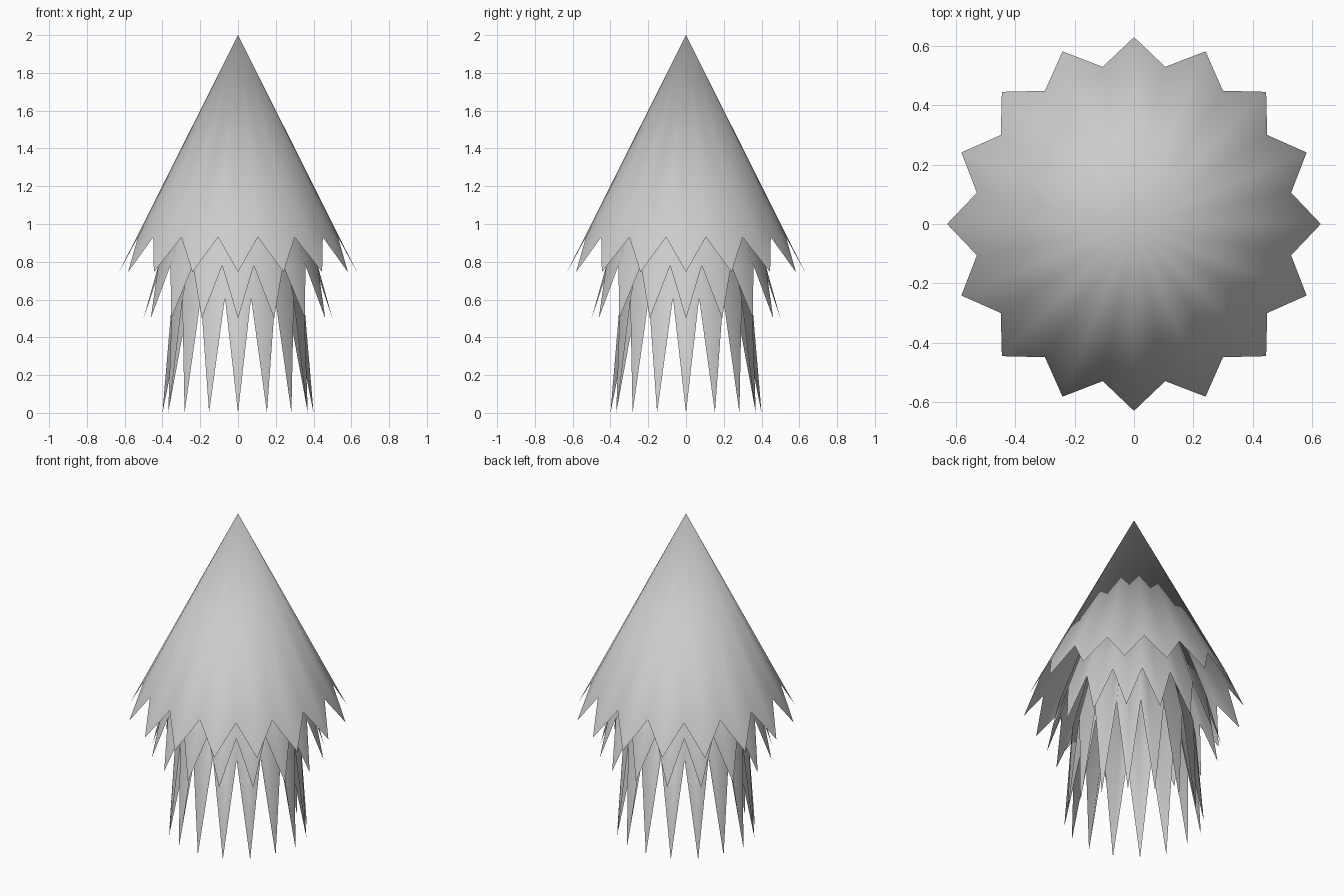
import bpy, bmesh, math

cube = bpy.data.objects.get("Cube")
if cube:
    bpy.data.objects.remove(cube, do_unlink=True)

SPIKES = 16

grey = bpy.data.materials.new("light_grey")
grey.use_nodes = True
grey.diffuse_color = (0.6, 0.6, 0.6, 1)
grey.node_tree.nodes["Principled BSDF"].inputs["Base Color"].default_value = (0.6, 0.6, 0.6, 1)


def spiked_cone(name, apex_z, valley, tip):
    """Open pleated cone with a jagged lower rim; valley and tip are (radius, z)."""
    bm = bmesh.new()
    apex = bm.verts.new((0, 0, apex_z))
    rim = []
    for i in range(SPIKES * 2):
        r, z = valley if i % 2 else tip
        a = math.pi * i / SPIKES
        rim.append(bm.verts.new((r * math.cos(a), r * math.sin(a), z)))
    for i, vert in enumerate(rim):
        bm.faces.new((apex, vert, rim[(i + 1) % len(rim)]))
    mesh = bpy.data.meshes.new(name)
    bm.to_mesh(mesh)
    bm.free()
    mesh.materials.append(grey)
    obj = bpy.data.objects.new(name, mesh)
    bpy.context.collection.objects.link(obj)
    bpy.ops.object.select_all(action='DESELECT')
    obj.select_set(True)
    bpy.context.view_layer.objects.active = obj
    bpy.ops.object.shade_smooth()


# Three nested layers, from the wide outer one to the long inner one
spiked_cone("outer_layer", 2.0, (0.54, 0.93), (0.63, 0.745))
spiked_cone("middle_layer", 2.0, (0.43, 0.78), (0.5, 0.5))
spiked_cone("inner_layer", 2.0, (0.355, 0.61), (0.4, 0.0))
